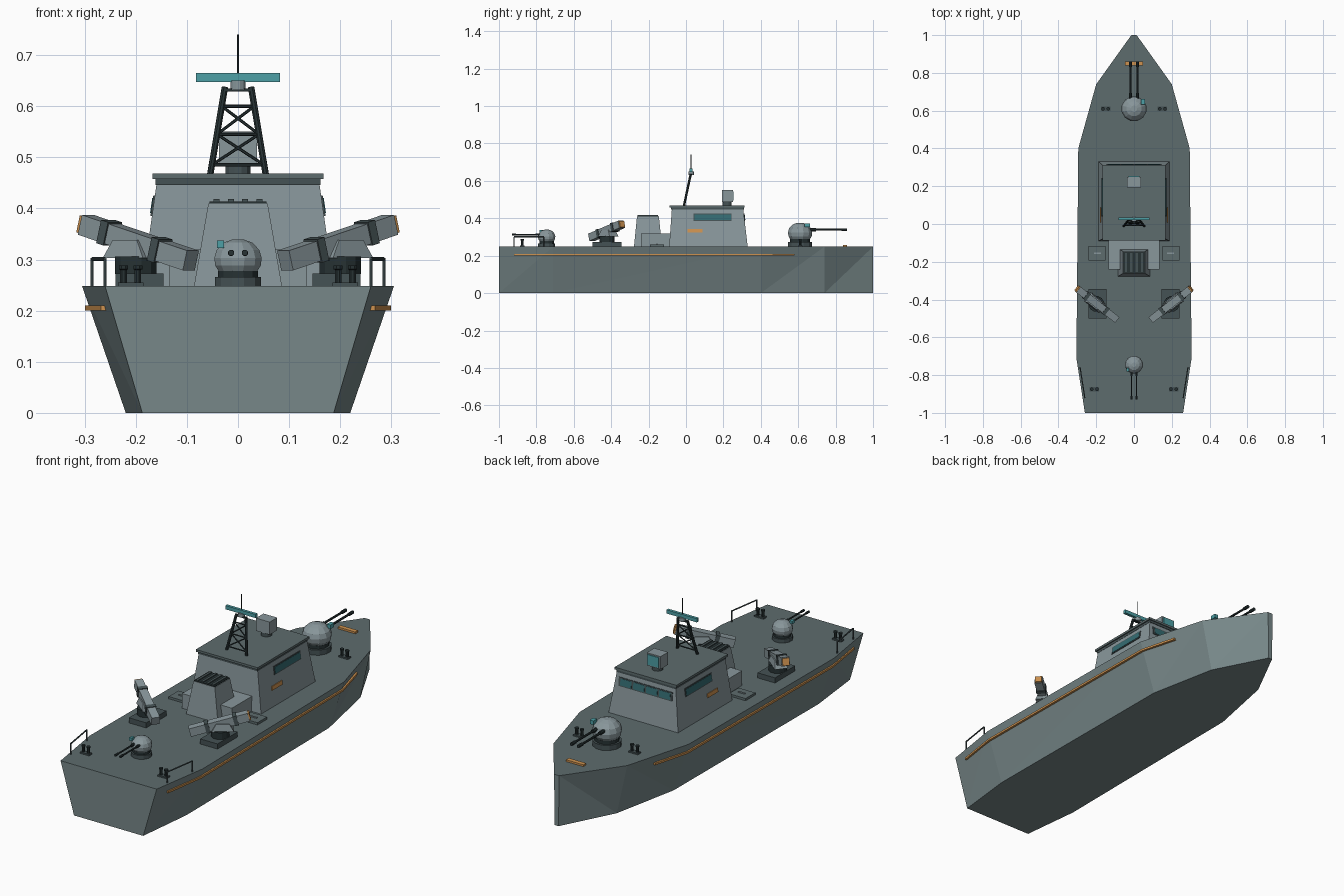
import bpy, bmesh, math
from mathutils import Vector, Matrix

if "Cube" in bpy.data.objects:
    bpy.data.objects.remove(bpy.data.objects["Cube"])

DECK = 0.248


def material(name, rgb):
    m = bpy.data.materials.new(name)
    m.diffuse_color = (*rgb, 1)
    m.use_nodes = True
    m.node_tree.nodes["Principled BSDF"].inputs["Base Color"].default_value = m.diffuse_color
    return m


HULL = material("hull grey", (0.185, 0.245, 0.25))
DECKM = material("deck grey", (0.11, 0.15, 0.155))
LIGHT = material("light grey", (0.25, 0.31, 0.33))
TRIM = material("dark slate", (0.06, 0.085, 0.09))
DARK = material("near black", (0.02, 0.032, 0.034))
TEAL = material("teal", (0.075, 0.35, 0.38))
GLASS = material("window glass", (0.035, 0.15, 0.17))
ORANGE = material("orange", (0.62, 0.29, 0.08))


def make(name, verts, faces, *mats):
    me = bpy.data.meshes.new(name)
    me.from_pydata([tuple(v) for v in verts], [], faces)
    bm = bmesh.new()
    bm.from_mesh(me)
    bmesh.ops.recalc_face_normals(bm, faces=bm.faces)
    bm.to_mesh(me)
    bm.free()
    for m in mats:
        me.materials.append(m)
    ob = bpy.data.objects.new(name, me)
    bpy.context.collection.objects.link(ob)
    return ob


def loft(name, rings, *mats):
    """Closed skin over rings of equal point count."""
    n = len(rings[0])
    faces = [tuple(range(n)), tuple(range((len(rings) - 1) * n, len(rings) * n))]
    for k in range(len(rings) - 1):
        for i in range(n):
            j = (i + 1) % n
            faces.append((k * n + i, k * n + j, (k + 1) * n + j, (k + 1) * n + i))
    return make(name, [v for r in rings for v in r], faces, *mats)


def rect(x0, x1, y0, y1, z):
    return [Vector(p) for p in ((x0, y0, z), (x1, y0, z), (x1, y1, z), (x0, y1, z))]


def box(name, c, s, mat, mtx=Matrix()):
    """Box of size s centred on c, then moved by mtx."""
    rings = [[mtx @ p for p in rect(c[0] - s[0] / 2, c[0] + s[0] / 2, c[1] - s[1] / 2, c[1] + s[1] / 2,
                                    c[2] + k * s[2] / 2)] for k in (-1, 1)]
    return loft(name, rings, mat)


def lathe(name, profile, centre, mat, n=12):
    rings = [[(centre[0] + r * math.cos(2 * math.pi * (i + .5) / n),
               centre[1] + r * math.sin(2 * math.pi * (i + .5) / n),
               centre[2] + z) for i in range(n)] for r, z in profile]
    return loft(name, rings, mat)


def rod(name, a, b, r, mat, n=8):
    a, b = Vector(a), Vector(b)
    q = (b - a).to_track_quat('Z', 'Y')
    rings = [[p + q @ Vector((r * math.cos(2 * math.pi * (i + .5) / n), r * math.sin(2 * math.pi * (i + .5) / n), 0))
              for i in range(n)] for p in (a, b)]
    return loft(name, rings, mat)


# Hull: flared stations, deck edge wider than the flat bottom
stations = [(-1, .26), (-.71, .305), (.4, .295), (.74, .2), (1, .014)]


def half_width(y, z=DECK):
    for (y0, w0), (y1, w1) in zip(stations, stations[1:]):
        if y0 <= y <= y1:
            return (w0 + (w1 - w0) * (y - y0) / (y1 - y0)) * (.72 + .28 * z / DECK)


verts, faces = [], []
for y, w in stations:
    verts += [(-w, y, DECK), (w, y, DECK), (w * .72, y, 0), (-w * .72, y, 0)]
for k in range(len(stations) - 1):
    a, b = 4 * k, 4 * k + 4
    faces += [(a, a + 1, b + 1, b), (a + 3, a + 2, b + 2, b + 3)]
    for t, u in ((0, 3), (1, 2)):
        faces += [(a + t, b + t, a + u), (b + t, b + u, a + u)]
e = 4 * (len(stations) - 1)
faces += [(0, 1, 2, 3), (e, e + 1, e + 2, e + 3)]
hull = make("hull", verts, faces, HULL, DECKM)
for p in hull.data.polygons:
    p.material_index = int(p.normal.z > .9)

# Rubbing strakes, stern rails, bollards and deck hatches
for s in (-1, 1):
    rings = []
    for y in (-.92, -.71, .4, .58):
        w = half_width(y, .205)
        rings.append([(s * (w + d), y, .205 + h) for d, h in ((-.01, -.005), (.009, -.005), (.009, .005), (-.01, .005))])
    loft("rubbing_strake", rings, ORANGE)
    ends = [(s * (half_width(y) - .012), y) for y in (-.92, -.76)]
    tops = [(*p, .301) for p in ends]
    for p, t in zip(ends, tops):
        rod("rail_post", (*p, DECK), t, .0035, TRIM, 6)
    rod("stern_rail", tops[0], tops[1], .0035, TRIM, 6)
    for x, y in ((.15, .61), (.21, -.875)):
        box("bollard_base", (s * x, y, DECK + .003), (.05, .024, .008), TRIM)
        for d in (-.014, .014):
            lathe("bollard_post", [(.007, 0), (.007, .032), (.0095, .033), (.0095, .04)], (s * x + d, y, DECK), DARK, 8)
    box("deck_hatch", (s * .195, -.155, DECK + .005), (.09, .075, .012), DECKM)
    box("hatch_handle", (s * .193, -.155, DECK + .013), (.036, .006, .006), LIGHT)
box("bow_fitting", (0, .85, DECK + .004), (.094, .022, .01), ORANGE)

# Deckhouse with sloped walls, roof slab and aft block
loft("deckhouse", [rect(-.188, .188, -.09, .33, DECK), rect(-.158, .158, -.075, .305, .457)], LIGHT)
box("roof_band", (0, .115, .452), (.322, .388, .012), TRIM)
box("roof", (0, .113, .463), (.334, .4, .011), DECKM)
box("aft_block", (0, -.16, .284), (.27, .16, .072), LIGHT)

# Wall plates lie on the sloped walls
for s in (-1, 1):
    tilt = Matrix.Rotation(-s * math.atan(.03 / .209), 4, 'Y')
    for name, y, z, size, mat in (("side_window_frame", .142, .405, (.006, .205, .04), TRIM),
                                  ("side_window", .142, .405, (.009, .195, .03), GLASS),
                                  ("side_marking", .048, .333, (.008, .08, .019), ORANGE)):
        x = .188 - .03 * (z - DECK) / .209
        box(name, (0, 0, 0), size, mat, Matrix.Translation((s * x, y, z)) @ tilt)
front = Matrix.Translation((0, .33 - .025 * .157 / .209, .405)) @ Matrix.Rotation(math.atan(.025 / .209), 4, 'X')
box("bridge_window_frame", (0, 0, 0), (.29, .006, .042), TRIM, front)
for i in range(4):
    box("bridge_window", (-.105 + i * .07, 0, 0), (.06, .009, .032), GLASS, front)

# Funnel with grille slats
loft("funnel", [rect(-.086, .086, -.278, -.128, DECK), rect(-.058, .058, -.262, -.145, .41)], LIGHT)
box("funnel_grille", (0, -.2035, .411), (.112, .113, .005), DARK)
for i in range(4):
    box("funnel_slat", (-.042 + i * .028, -.2035, .415), (.012, .11, .006), TRIM)

# Leaning lattice mast with radar bar and whip aerial


def mast(side, z):
    t = (z - .462) / .173
    return (side * (.055 - .029 * t), -.012 + .037 * t, z)


for s in (-1, 1):
    rod("mast_leg", mast(s, .462), mast(s, .637), .0065, DARK)
    for z0, z1 in ((.485, .545), (.545, .6)):
        rod("mast_brace", mast(s, z0), mast(-s, z1), .003, DARK, 6)
for z in (.485, .545, .6):
    rod("mast_crossbar", mast(-1, z), mast(1, z), .0035, DARK, 6)
box("mast_head", (0, .025, .632), (.056, .012, .006), DARK)
lathe("radar_pivot", [(.015, 0), (.015, .018)], (0, .027, .632), LIGHT)
box("radar_bar", (0, .027, .656), (.164, .014, .018), TEAL)
rod("whip_aerial", (0, .027, .66), (0, .027, .74), .002, DARK, 6)

# Roof sensor
lathe("sensor_pedestal", [(.025, 0), (.025, .026)], (0, .22, .467), TRIM)
box("sensor_box", (0, .221, .519), (.074, .058, .062), LIGHT)
box("sensor_face", (0, .251, .519), (.06, .006, .05), TEAL)


# Twin-barrel gun turrets
def turret(y, d, k):
    c = (0, y, DECK)
    lathe("turret_base", [(.047 * k, 0), (.047 * k, .018 * k)], c, TRIM)
    lathe("turret_ring", [(.04 * k, .018 * k), (.04 * k, .03 * k)], c, DARK)
    dome = [(.037, .026), (.046, .04), (.048, .055), (.043, .071), (.029, .085), (.012, .091)]
    lathe("turret_dome", [(r * k, z * k) for r, z in dome], c, LIGHT)
    z = DECK + .065 * k
    tip = y + d * (.185 if k == 1 else .25)
    for x in (-.0135 * k, .0135 * k):
        rod("gun_sleeve", (x, y + d * .03 * k, z), (x, y + d * .06 * k, z), .0065 * k, DARK)
        rod("gun_barrel", (x, y + d * .04 * k, z), (x, tip, z), .004 * k, DARK)
        rod("gun_muzzle", (x, tip - d * .02 * k, z), (x, tip, z), .006 * k, DARK)
    box("turret_sight", (d * .034 * k, y + d * .027 * k, DECK + .082 * k), (.014 * k, .02 * k, .014 * k), TEAL)


turret(.61, 1, 1.4)
turret(-.745, -1, 1)

# Missile launchers angled outward and upward
for s in (-1, 1):
    box("launcher_base", (s * .193, -.423, DECK + .012), (.094, .156, .026), TRIM)
    lathe("launcher_pedestal", [(.042, 0), (.042, .034)], (s * .2, -.423, .272), DARK)
    yaw = Matrix.Translation((s * .195, -.425, .333)) @ Matrix.Rotation(-s * math.radians(52), 4, 'Z')
    cradle = [[yaw @ p for p in r] for r in (rect(-.03, .03, -.035, .065, -.03), rect(-.024, .024, -.015, .045, .005))]
    loft("launcher_cradle", cradle, LIGHT)
    aim = yaw @ Matrix.Rotation(math.radians(15), 4, 'X')
    box("launch_tube", (0, 0, 0), (.038, .27, .04), LIGHT, aim)
    for y in (-.055, .075):
        box("tube_band", (0, y, 0), (.045, .018, .047), TRIM, aim)
    box("tube_cap", (0, .138, 0), (.032, .008, .034), ORANGE, aim)
